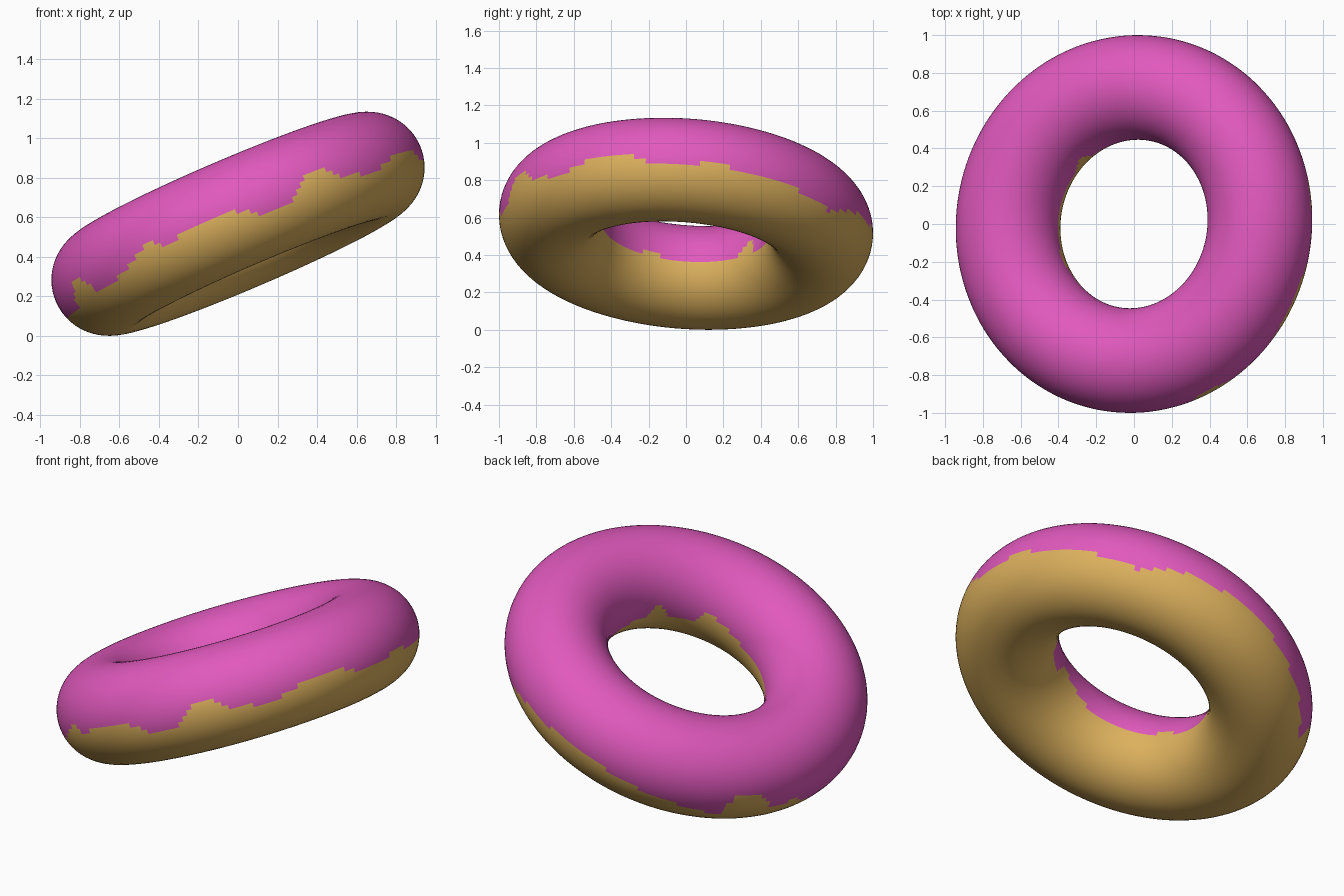
import bpy, math
from mathutils import Vector

if "Cube" in bpy.data.objects:
    bpy.data.objects.remove(bpy.data.objects["Cube"])

R, TUBE = 0.725, 0.277
AXIS = Vector((-0.393, 0.074, 0.917)).normalized()

# Icing edge: (azimuth in degrees, height above the ring's mid plane)
OUTER = [(-180, -.11), (-155, -.11), (-150, .03), (-146, .03), (-139, -.085),
         (-127, -.064), (-117, .035), (-112, -.02), (-101, 0), (-90, -.015),
         (-84, -.07), (-75, -.084), (-68, .035), (-64, .035), (-57, -.044),
         (-44, -.083), (-30, -.02), (-20, -.015), (-12, -.08), (0, -.09),
         (8, -.04), (15, -.067), (28, -.08), (39, -.093), (52, -.124),
         (63, -.047), (78, -.014), (95, 0), (105, -.03), (120, -.06),
         (136, -.11), (141, .06), (151, .06), (155, -.06), (165, -.03),
         (175, -.11), (180, -.11)]
INNER = [(-180, -.02), (-150, -.01), (-130, -.03), (-100, -.03), (-74, .05),
         (-68, .05), (-60, -.03), (-42, -.02), (-36, .06), (-32, .06),
         (-25, -.03), (0, -.05), (60, -.03), (122, -.02), (127, .05),
         (132, .05), (138, -.02), (180, -.02)]


def edge_height(points, angle):
    for (a0, h0), (a1, h1) in zip(points, points[1:]):
        if a0 <= angle <= a1:
            return h0 + (h1 - h0) * (angle - a0) / (a1 - a0)
    return points[0][1]


def material(name, rgb):
    m = bpy.data.materials.new(name)
    m.diffuse_color = (*rgb, 1)
    m.use_nodes = True
    m.node_tree.nodes["Principled BSDF"].inputs["Base Color"].default_value = m.diffuse_color
    return m


# Tilted ring
bpy.ops.mesh.primitive_torus_add(major_radius=R, minor_radius=TUBE,
                                 major_segments=192, minor_segments=64)
ring = bpy.context.object
ring.name = "iced_ring"
mesh = ring.data
mesh.materials.append(material("golden_dough", (.72, .44, .11)))
mesh.materials.append(material("pink_icing", (.75, .10, .51)))
tilt = Vector((0, 0, 1)).rotation_difference(AXIS).to_matrix().to_4x4()

# Icing on the faces above the wavy edge
for f in mesh.polygons:
    c = f.center
    w = tilt @ c
    angle = math.degrees(math.atan2(w.y, w.x))
    side = OUTER if math.hypot(c.x, c.y) > R else INNER
    f.material_index = int(c.z > edge_height(side, angle))
    f.use_smooth = True

# Stand the tilted ring on the ground
mesh.transform(tilt)
ring.location.z = -min(v.co.z for v in mesh.vertices)
